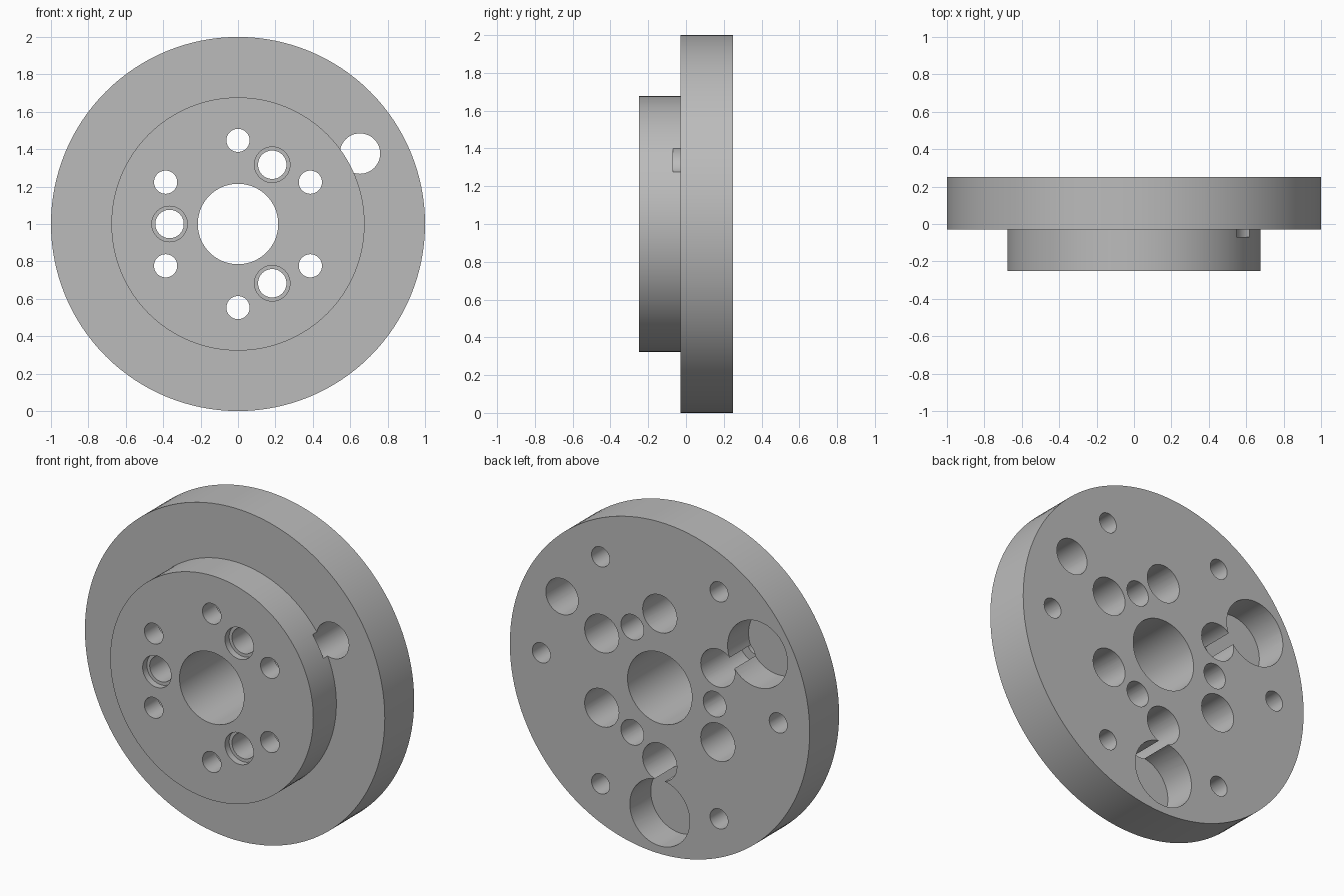
import bpy
import bmesh
from math import cos, sin, radians, tau
from mathutils import Matrix, Vector

cube = bpy.data.objects.get("Cube")
if cube:
    bpy.data.objects.remove(cube, do_unlink=True)

FRONT, STEP, BACK = -0.25, -0.03, 0.25
CENTRE = Vector((0, 0, 1))
OVER = 0.05  # how far cutters stick out of the faces

metal = bpy.data.materials.new("grey metal")
grey = (0.5, 0.5, 0.5, 1)
metal.diffuse_color = grey
metal.use_nodes = True
metal.node_tree.nodes["Principled BSDF"].inputs["Base Color"].default_value = grey


def add_object(name, bm):
    bmesh.ops.recalc_face_normals(bm, faces=bm.faces)
    mesh = bpy.data.meshes.new(name)
    bm.to_mesh(mesh)
    bm.free()
    mesh.materials.append(metal)
    obj = bpy.data.objects.new(name, mesh)
    bpy.context.scene.collection.objects.link(obj)
    return obj


# Stepped disc with its central bore, turned from one profile
bm = bmesh.new()
profile = [(0.215, FRONT), (0.677, FRONT), (0.677, STEP),
           (1, STEP), (1, BACK), (0.215, BACK)]
verts = [bm.verts.new((r, y, 1)) for r, y in profile]
edges = [bm.edges.new((v, verts[i - 1])) for i, v in enumerate(verts)]
bmesh.ops.spin(bm, geom=verts + edges, cent=CENTRE, axis=(0, 1, 0),
               angle=tau, steps=128, use_merge=True)
bmesh.ops.remove_doubles(bm, verts=bm.verts, dist=0.0001)
disc = add_object("flange_disc", bm)

cutters = []


def drill(name, radius, ring, angles, y0, y1):
    """Add round cutters along y, placed on a ring around the centre."""
    for a in angles:
        a = radians(a)
        bm = bmesh.new()
        bmesh.ops.create_cone(bm, cap_ends=True, segments=48, radius1=radius,
                              radius2=radius, depth=y1 - y0)
        place = Matrix.Translation(
            CENTRE + Vector((ring * cos(a), (y0 + y1) / 2, ring * sin(a))))
        bm.transform(place @ Matrix.Rotation(radians(90), 4, 'X'))
        cutter = add_object(name, bm)
        cutter.hide_render = True
        cutters.append(cutter)


six = range(30, 390, 60)
three = (60, 180, 300)
# Bolt holes with deep counterbores from the back
drill("bolt_hole", 0.062, 0.447, six, FRONT - OVER, BACK + OVER)
drill("bolt_counterbore", 0.114, 0.447, six, -0.12, BACK + OVER)
# Holes with a shallow front recess
drill("dowel_hole", 0.076, 0.366, three, FRONT - OVER, BACK + OVER)
drill("dowel_recess", 0.095, 0.366, three, FRONT - OVER, FRONT + 0.04)
# Blind holes near the rim, on the back
drill("rim_hole", 0.06, 0.79, range(0, 360, 60), 0.02, BACK + OVER)
# Two wide pockets and one through hole that nicks the raised boss
drill("wide_pocket", 0.2, 0.753, (150, 270), 0.05, BACK + OVER)
drill("side_hole", 0.108, 0.753, (30,), -0.07, BACK + OVER)

bpy.ops.object.select_all(action='DESELECT')
bpy.context.view_layer.objects.active = disc
disc.select_set(True)
for cutter in cutters:
    cut = disc.modifiers.new("cut", 'BOOLEAN')
    cut.operation = 'DIFFERENCE'
    cut.solver = 'EXACT'
    cut.object = cutter
    bpy.ops.object.modifier_apply(modifier=cut.name)
    bpy.data.objects.remove(cutter, do_unlink=True)

bpy.ops.object.shade_smooth_by_angle(angle=radians(30))
